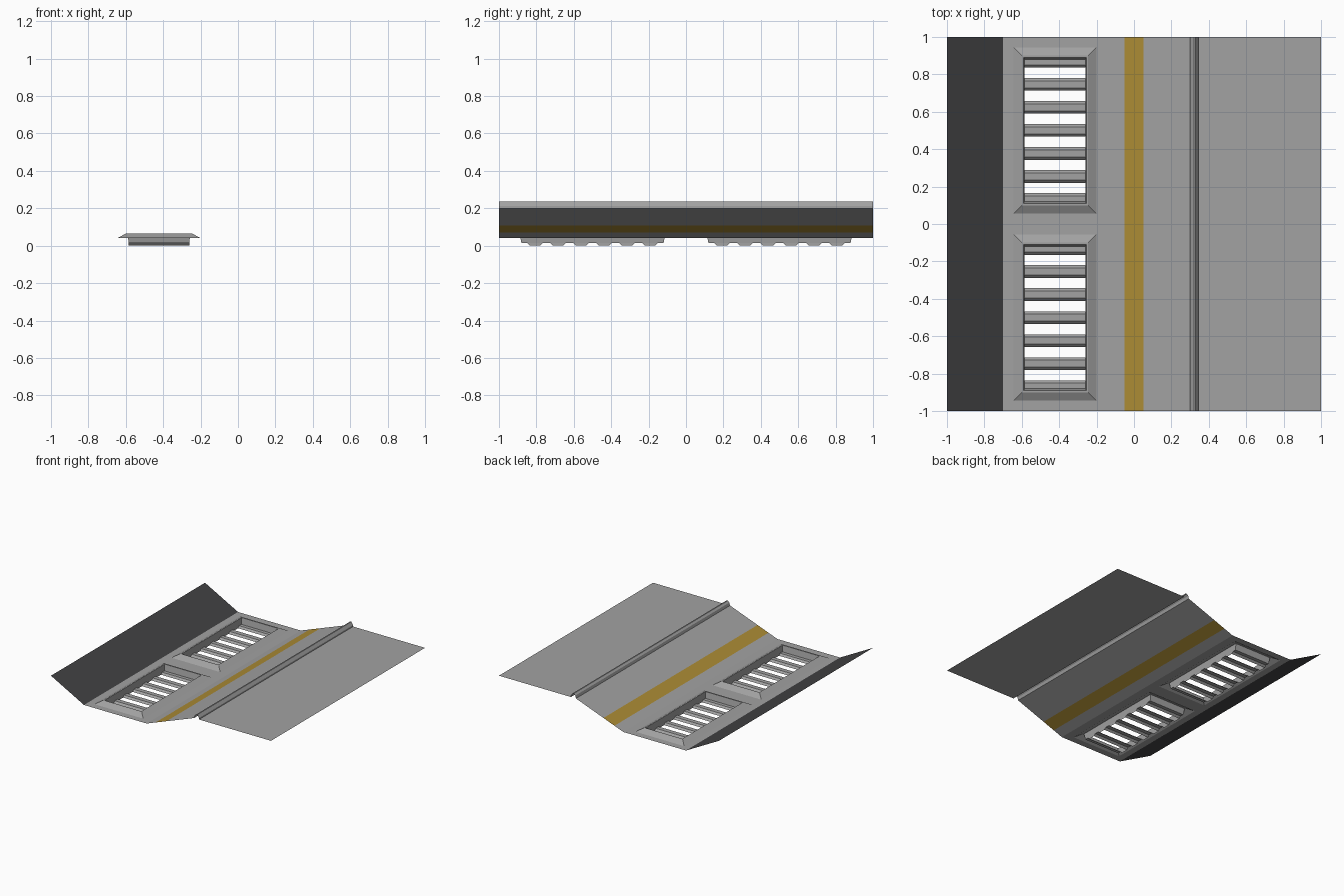
import bpy

cube = bpy.data.objects.get("Cube")
if cube:
    bpy.data.objects.remove(cube, do_unlink=True)


def material(name, color):
    mat = bpy.data.materials.new(name)
    mat.use_nodes = True
    rgba = (*color, 1)
    mat.diffuse_color = rgba
    mat.node_tree.nodes["Principled BSDF"].inputs["Base Color"].default_value = rgba
    return mat


GREY = material("concrete grey", (0.36, 0.36, 0.36))
DARK = material("charcoal", (0.055, 0.055, 0.058))
YELLOW = material("ochre yellow", (0.41, 0.26, 0.035))


def build(name, faces, mat):
    """Make one object from a list of faces given as corner points."""
    verts, index, polys = [], {}, []
    for face in faces:
        poly = []
        for point in face:
            key = tuple(round(c, 4) for c in point)
            if key not in index:
                index[key] = len(verts)
                verts.append(key)
            poly.append(index[key])
        polys.append(poly)
    mesh = bpy.data.meshes.new(name)
    mesh.from_pydata(verts, [], polys)
    mesh.materials.append(mat)
    obj = bpy.data.objects.new(name, mesh)
    bpy.context.collection.objects.link(obj)
    return obj


def sheet(name, profile, mat):
    """Sweep an x-z profile along the full length."""
    faces = [[(x0, -1, z0), (x1, -1, z1), (x1, 1, z1), (x0, 1, z0)]
             for (x0, z0), (x1, z1) in zip(profile, profile[1:])]
    return build(name, faces, mat)


FLOOR, TOP = 0.04, 0.2
KNEE, CREST = -0.13, 0.3


def slope(x):
    return (x, FLOOR + (TOP - FLOOR) * (x - KNEE) / (CREST - KNEE))


# Long swept panels
sheet("dark_side_panel", [(-1, TOP), (-0.7, FLOOR)], DARK)
sheet("lower_slope", [slope(KNEE), slope(-0.05)], GREY)
sheet("yellow_stripe", [slope(-0.05), slope(0.05)], YELLOW)
sheet("upper_slope", [slope(0.05), slope(CREST)], GREY)
sheet("ridge_trim", [(CREST, TOP), (0.306, 0.222), (0.32, 0.235), (0.33, 0.235),
                     (0.346, 0.212), (0.346, TOP)], GREY)
sheet("upper_deck", [(0.346, TOP), (1, TOP)], GREY)

# Channel floor with two openings for the vents
xs = [-0.7, -0.645, -0.2, KNEE]
ys = [-1, -0.945, -0.055, 0.055, 0.945, 1]
cells = []
for i in range(3):
    for j in range(5):
        if i == 1 and j in (1, 3):
            continue
        cells.append([(xs[i], ys[j], FLOOR), (xs[i + 1], ys[j], FLOOR),
                      (xs[i + 1], ys[j + 1], FLOOR), (xs[i], ys[j + 1], FLOOR)])
build("channel_floor", cells, GREY)


def ring(x0, x1, half, z, cy):
    return [(x0, cy - half, z), (x1, cy - half, z), (x1, cy + half, z), (x0, cy + half, z)]


TRAY = 0.015
X0, X1 = -0.585, -0.26


def vent(name, cy):
    # Raised bevelled frame and the recessed walls
    rings = [ring(-0.645, -0.2, 0.445, FLOOR, cy), ring(-0.6, -0.245, 0.4, 0.065, cy),
             ring(-0.59, -0.255, 0.39, 0.065, cy), ring(X0, X1, 0.38, TRAY, cy)]
    faces = []
    for a, b in zip(rings, rings[1:]):
        for i in range(4):
            k = (i + 1) % 4
            faces.append([a[i], a[k], b[k], b[i]])
    build(name + "_frame", faces, GREY)

    # Slatted tray with slots pressed downwards
    faces = []

    def strip(y0, z0, y1, z1):
        faces.append([(X0, y0, z0), (X1, y0, z0), (X1, y1, z1), (X0, y1, z1)])

    start = cy - 0.38
    for k in range(6):
        c = cy + (k - 2.5) * 0.123
        a, b, d, e = c - 0.043, c - 0.028, c + 0.028, c + 0.043
        strip(start, TRAY, a, TRAY)
        strip(a, TRAY, b, 0)
        strip(d, 0, e, TRAY)
        faces.append([(X0, a, TRAY), (X0, b, 0), (X0, d, 0), (X0, e, TRAY)])
        faces.append([(X1, e, TRAY), (X1, d, 0), (X1, b, 0), (X1, a, TRAY)])
        start = e
    strip(start, TRAY, cy + 0.38, TRAY)
    build(name + "_slats", faces, GREY)


vent("front_vent", -0.5)
vent("rear_vent", 0.5)
